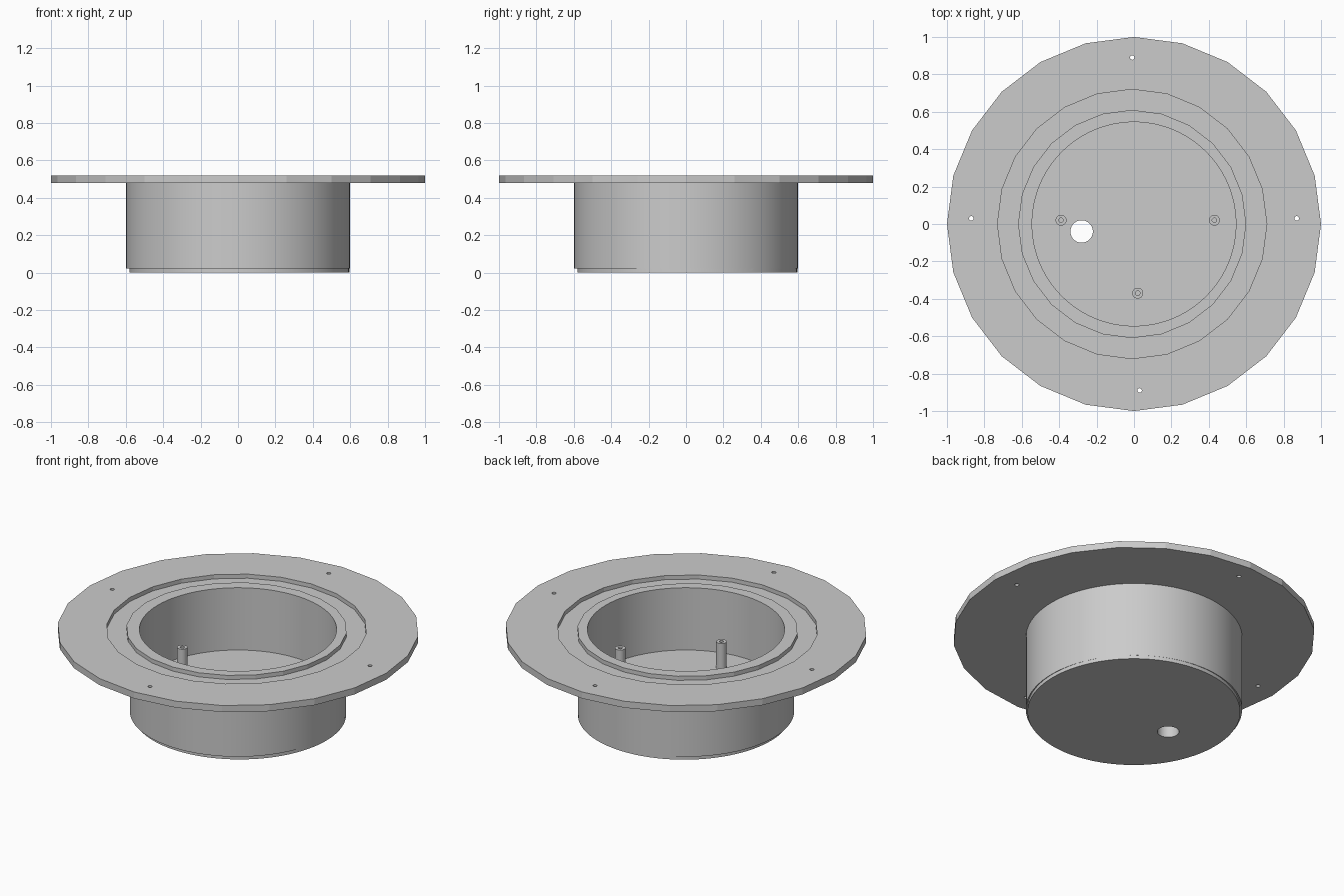
import bpy, bmesh, math
from mathutils import Matrix

cube = bpy.data.objects.get("Cube")
if cube:
    bpy.data.objects.remove(cube, do_unlink=True)

GREY = bpy.data.materials.new("light grey")
GREY.use_nodes = True
GREY.diffuse_color = (0.6, 0.6, 0.6, 1)
GREY.node_tree.nodes["Principled BSDF"].inputs["Base Color"].default_value = (0.6, 0.6, 0.6, 1)


def cylinder(name, radius, low, high, x=0, y=0, sides=96):
    bm = bmesh.new()
    bmesh.ops.create_cone(bm, cap_ends=True, segments=sides, radius1=radius,
                          radius2=radius, depth=high - low,
                          matrix=Matrix.Translation((x, y, (low + high) / 2)))
    mesh = bpy.data.meshes.new(name)
    bm.to_mesh(mesh)
    bm.free()
    mesh.materials.append(GREY)
    obj = bpy.data.objects.new(name, mesh)
    bpy.context.collection.objects.link(obj)
    return obj


def combine(target, operation, tool):
    """Apply a boolean and discard its operand."""
    mod = target.modifiers.new(operation, "BOOLEAN")
    mod.operation, mod.solver, mod.object = operation, "EXACT", tool
    bpy.context.view_layer.objects.active = target
    bpy.ops.object.modifier_apply(modifier=mod.name)
    bpy.data.objects.remove(tool, do_unlink=True)


def smooth(obj):
    bpy.ops.object.select_all(action="DESELECT")
    obj.select_set(True)
    bpy.context.view_layer.objects.active = obj
    bpy.ops.object.shade_smooth_by_angle(angle=math.radians(11))


FLOOR, RIM = 0.14, 0.52

# Faceted flange with a recessed ring around a raised lip
housing = cylinder("flanged_housing", 1, 0.48, RIM, sides=24)
combine(housing, "DIFFERENCE", cylinder("recess", 0.72, 0.495, 0.6, x=-0.01, sides=24))
combine(housing, "UNION", cylinder("lip", 0.61, 0.485, RIM, x=-0.01, sides=24))

# Round cup with a slightly offset base plate
combine(housing, "UNION", cylinder("cup", 0.598, 0.022, 0.49))
combine(housing, "UNION", cylinder("base", 0.588, 0, 0.05, x=0.007, y=0.007))

# Cavity, cable hole and flange screw holes
combine(housing, "DIFFERENCE", cylinder("cavity", 0.545, FLOOR, 0.7))
combine(housing, "DIFFERENCE", cylinder("cable_hole", 0.06, -0.1, 0.3, -0.28, -0.04, 40))
for x, y in [(-0.01, 0.89), (-0.87, 0.03), (0.87, 0.03), (0.03, -0.89)]:
    combine(housing, "DIFFERENCE", cylinder("screw_hole", 0.012, 0.4, 0.6, x, y, 24))
smooth(housing)

# Standoff posts with blind screw holes
for side, x, y in [("right", -0.39, 0.02), ("left", 0.43, 0.02), ("front", 0.02, -0.37)]:
    post = cylinder(side + "_post", 0.029, FLOOR - 0.01, 0.3, x, y, 40)
    combine(post, "DIFFERENCE", cylinder("pilot_hole", 0.012, 0.18, 0.4, x, y, 40))
    smooth(post)
